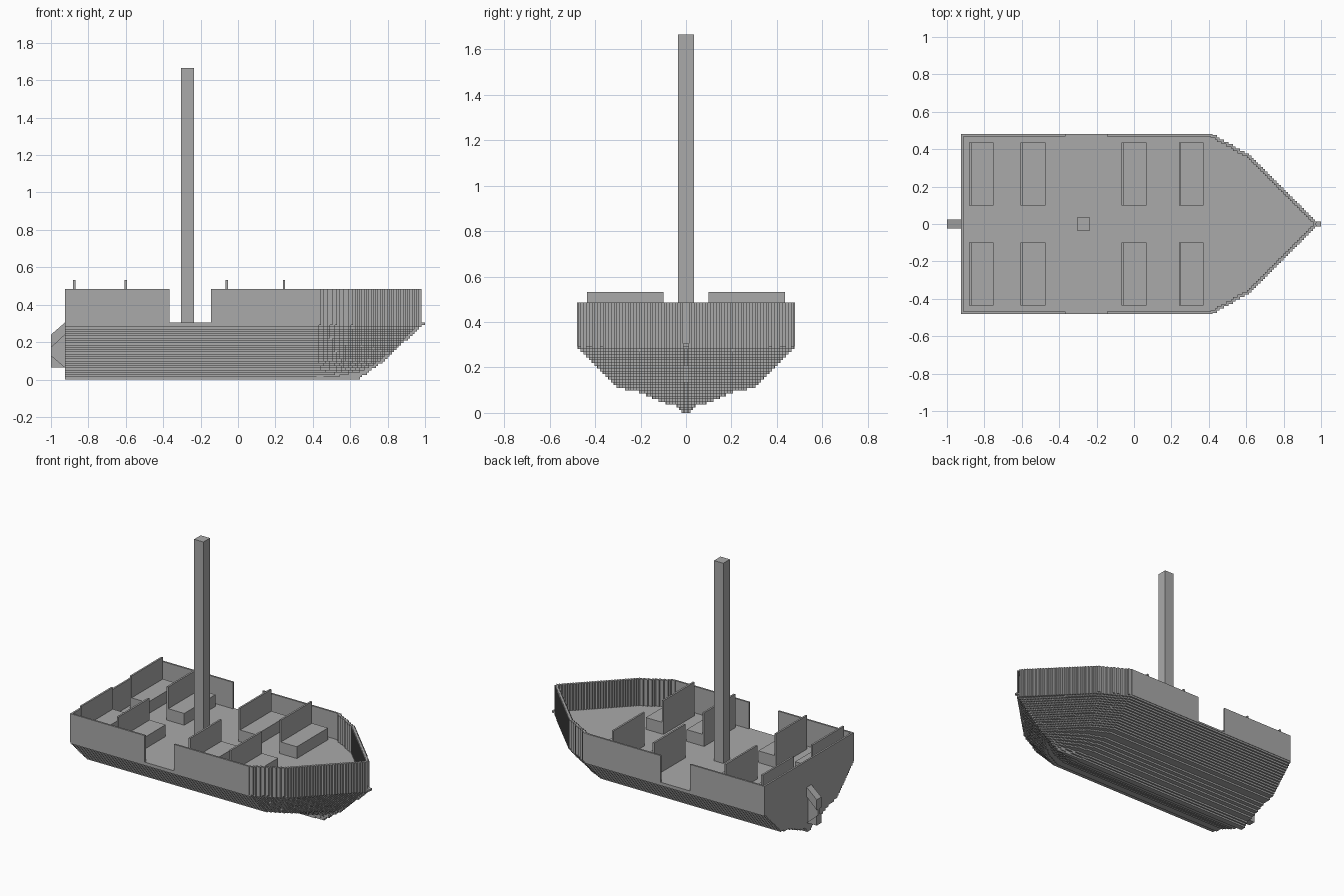
import bpy
import bmesh

if "Cube" in bpy.data.objects:
    bpy.data.objects.remove(bpy.data.objects["Cube"], do_unlink=True)

GREY = (0.4, 0.4, 0.4, 1)
mat = bpy.data.materials.new("plain grey")
mat.use_nodes = True
mat.diffuse_color = GREY
mat.node_tree.nodes["Principled BSDF"].inputs["Base Color"].default_value = GREY

STEP = 0.0122        # edge of one stair step
LAYERS = 25
DECK = STEP * LAYERS
RAIL = 0.485
STERN, SHOULDER, BEAM = -0.925, 0.42, 0.48


def finish(bm, name):
    bmesh.ops.recalc_face_normals(bm, faces=bm.faces)
    mesh = bpy.data.meshes.new(name)
    bm.to_mesh(mesh)
    bm.free()
    mesh.materials.append(mat)
    obj = bpy.data.objects.new(name, mesh)
    bpy.context.collection.objects.link(obj)
    return obj


def mirror_y(obj):
    mod = obj.modifiers.new("mirror", "MIRROR")
    mod.use_axis = (False, True, False)
    mod.use_mirror_merge = False


def box(name, x, y, z):
    bm = bmesh.new()
    bmesh.ops.create_cube(bm, size=1)
    for v in bm.verts:
        v.co = [r[0] if c < 0 else r[1] for c, r in zip(v.co, (x, y, z))]
    return finish(bm, name)


def prism(bm, points):
    """Close a prism between two matching loops of points."""
    low, high = [[bm.verts.new(p) for p in loop] for loop in points]
    bm.faces.new(low)
    bm.faces.new(high)
    for i in range(len(low)):
        j = (i + 1) % len(low)
        bm.faces.new((low[i], low[j], high[j], high[i]))


def interp(table, t):
    for (a, va), (b, vb) in zip(table, table[1:]):
        if t <= b:
            return va + (vb - va) * max(0, t - a) / (b - a)
    return table[-1][1]


# Half width and bow reach of the hull at each height
SECTION = [(0, 0.015), (0.03, 0.04), (0.045, 0.10), (0.09, 0.20),
           (0.11, 0.30), (0.29, BEAM), (0.31, BEAM)]
REACH = [(0, 0.64), (0.1, 0.78), (0.29, 0.985), (0.31, 0.985)]


def bow_path(width, tip):
    """Stair-stepped outline from the shoulder to the stem, +y side."""
    length = tip - SHOULDER
    curve = [(0, width), (0.35 * length, 0.77 * width), (length, 0)]
    path = [(SHOULDER, width)]
    count = round(length / STEP)
    for i in range(count):
        y = interp(curve, (i + 0.5) * STEP)
        y = min(width, max(STEP / 2, round(y / STEP) * STEP))
        x = SHOULDER + i * STEP
        if abs(y - path[-1][1]) > 1e-5:
            path += [(x, path[-1][1]), (x, y)]
    path.append((SHOULDER + count * STEP, path[-1][1]))
    return [p for i, p in enumerate(path) if i == 0 or p != path[i - 1]]


# Solid hull of stacked layers
bm = bmesh.new()
for k in range(LAYERS):
    z0, z1 = k * STEP, (k + 1) * STEP
    half = [(STERN, 0)] + bow_path(interp(SECTION, z0 + STEP / 2),
                                   interp(REACH, z0 + STEP / 2))
    half[0] = (STERN, half[1][1])
    outline = half + [(x, -y) for x, y in reversed(half)]
    prism(bm, [[(x, y, z) for x, y in outline] for z in (z0, z1)])
finish(bm, "hull")
box("stem_tip", (0.97, 1.0), (-STEP, STEP), (DECK - STEP, DECK))

# Thin bulwark: stepped bow wall, side walls with a boarding gap, stern wall
bm = bmesh.new()
outer = bow_path(BEAM, 0.985)
inner = [(x - STEP, max(0, y - STEP)) for x, y in outer]
for i in range(len(outer) - 1):
    o0, o1, i0, i1 = outer[i], outer[i + 1], inner[i], inner[i + 1]
    for quad in ([(*o0, DECK), (*o1, DECK), (*o1, RAIL), (*o0, RAIL)],
                 [(*i1, DECK), (*i0, DECK), (*i0, RAIL), (*i1, RAIL)],
                 [(*o0, RAIL), (*o1, RAIL), (*i1, RAIL), (*i0, RAIL)]):
        bm.faces.new([bm.verts.new(p) for p in quad])
bmesh.ops.remove_doubles(bm, verts=bm.verts, dist=1e-5)
mirror_y(finish(bm, "bow_bulwark"))
side = (BEAM - STEP, BEAM)
mirror_y(box("aft_bulwark", (STERN, -0.365), side, (DECK, RAIL)))
mirror_y(box("fore_bulwark", (-0.145, SHOULDER), side, (DECK, RAIL)))
box("stern_bulwark", (STERN, STERN + STEP), (-BEAM, BEAM), (DECK, RAIL))

# Benches with thin tall backs
for n, x in enumerate((-0.882, -0.606, -0.066, 0.24), 1):
    mirror_y(box(f"bench_seat_{n}", (x, x + 0.132), (0.10, 0.435), (DECK, 0.385)))
    mirror_y(box(f"bench_back_{n}", (x, x + STEP), (0.10, 0.435), (DECK, 0.533)))

# Mast
box("mast", (-0.305, -0.235), (-0.035, 0.035), (DECK, 1.665))

# Rudder blade with a thicker slanted band on each face
for name, t, shape in (
        ("rudder_blade", 0.012, [(STERN, 0.065), (-1, 0.065), (-1, 0.24), (STERN, 0.305)]),
        ("rudder_band", 0.025, [(STERN, 0.24), (-1, 0.17), (-1, 0.24), (STERN, 0.305)]),
        ("rudder_foot", 0.025, [(STERN, 0.065), (-1, 0.065), (-1, 0.13)])):
    bm = bmesh.new()
    prism(bm, [[(x, y, z) for x, z in shape] for y in (-t, t)])
    finish(bm, name)
